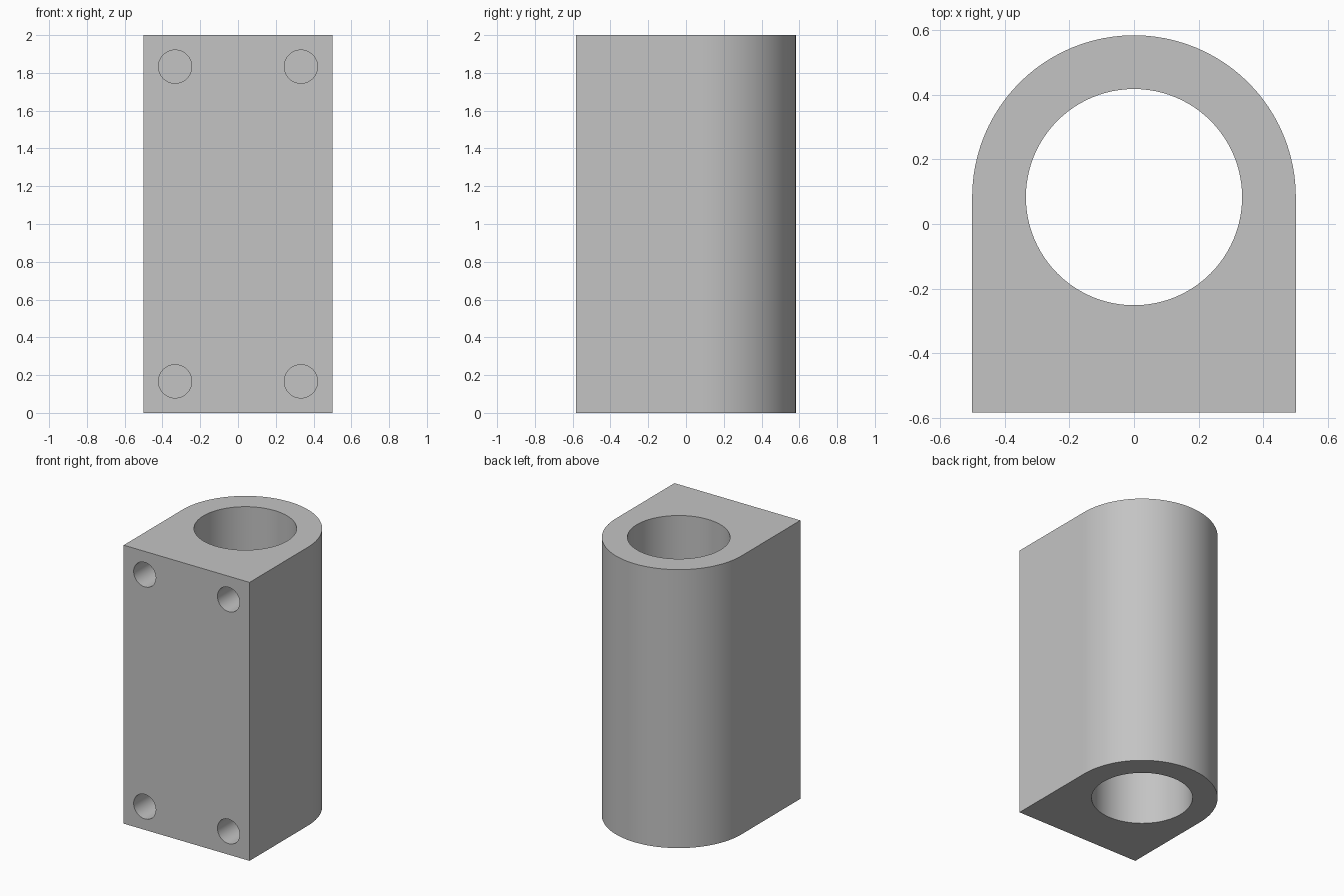
import bpy
import math

cube = bpy.data.objects.get("Cube")
if cube:
    bpy.data.objects.remove(cube, do_unlink=True)

HEIGHT, HALF_W, FRONT, BORE_Y = 2.0, 0.5, -0.583, 0.083

grey = bpy.data.materials.new("plain grey")
grey.use_nodes = True
colour = (0.55, 0.55, 0.55, 1)
grey.diffuse_color = colour
grey.node_tree.nodes["Principled BSDF"].inputs["Base Color"].default_value = colour


def cutter(name, radius, depth, location, rotation=(0, 0, 0), sides=48):
    """Hidden cylinder used to drill the block."""
    bpy.ops.mesh.primitive_cylinder_add(vertices=sides, radius=radius, depth=depth,
                                        location=location, rotation=rotation)
    ob = bpy.context.object
    ob.name = name
    ob.data.materials.append(grey)
    ob.hide_render = True
    ob.display_type = 'WIRE'
    return ob


# Block: square front, half-round back, extruded upwards
STEPS = 48
profile = [(-HALF_W, FRONT), (HALF_W, FRONT)]
for i in range(STEPS + 1):
    a = math.pi * i / STEPS
    profile.append((HALF_W * math.cos(a), BORE_Y + HALF_W * math.sin(a)))
n = len(profile)
verts = [(x, y, z) for z in (0, HEIGHT) for x, y in profile]
faces = [list(reversed(range(n))), list(range(n, 2 * n))]
faces += [(i, (i + 1) % n, n + (i + 1) % n, n + i) for i in range(n)]
mesh = bpy.data.meshes.new("bearing_block")
mesh.from_pydata(verts, [], faces)
mesh.materials.append(grey)
block = bpy.data.objects.new("bearing_block", mesh)
bpy.context.collection.objects.link(block)

# Through bore and four blind mounting holes in the front face
cutters = [cutter("bore_cutter", 0.334, HEIGHT + 0.4, (0, BORE_Y, HEIGHT / 2), sides=96)]
HOLE_DEPTH = 0.333
for side, x in (("right", -0.333), ("left", 0.333)):
    for level, z in (("lower", 0.167), ("upper", 1.833)):
        cutters.append(cutter(f"{level}_{side}_hole_cutter", 0.088, 2 * HOLE_DEPTH,
                              (x, FRONT, z), (math.pi / 2, 0, 0)))

bpy.context.view_layer.update()
bpy.ops.object.select_all(action='DESELECT')
block.select_set(True)
bpy.context.view_layer.objects.active = block
for c in cutters:
    mod = block.modifiers.new(c.name, 'BOOLEAN')
    mod.operation = 'DIFFERENCE'
    mod.solver = 'EXACT'
    mod.object = c
    bpy.ops.object.modifier_apply(modifier=mod.name)
for c in cutters:
    bpy.data.objects.remove(c, do_unlink=True)

bpy.ops.object.shade_smooth_by_angle(angle=math.radians(30))
